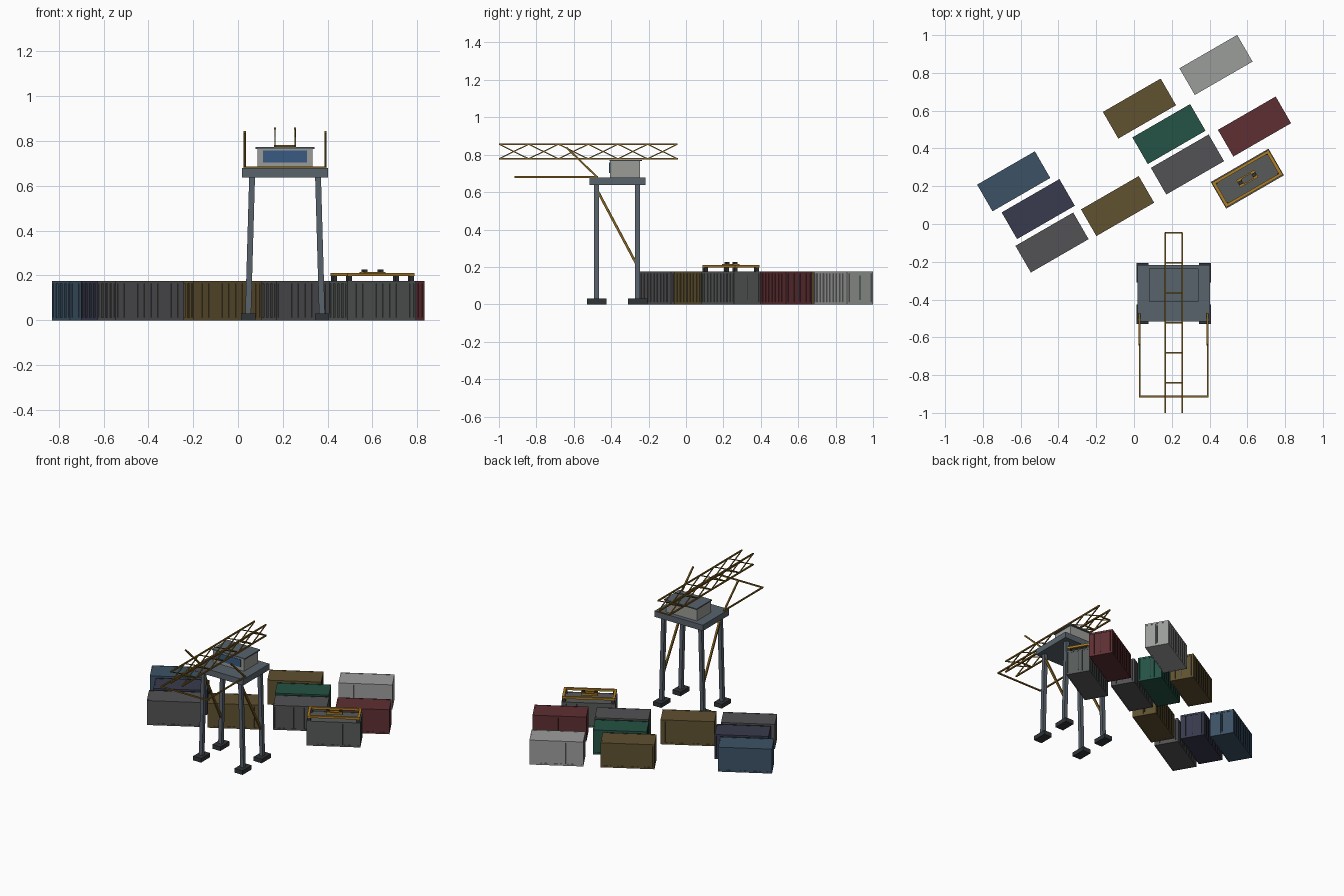
import bpy, bmesh, math
from mathutils import Vector, Matrix

if "Cube" in bpy.data.objects:
    bpy.data.objects.remove(bpy.data.objects["Cube"])


def mat(name, r, g, b):
    m = bpy.data.materials.new(name)
    m.diffuse_color = (r, g, b, 1)
    m.use_nodes = True
    m.node_tree.nodes["Principled BSDF"].inputs["Base Color"].default_value = m.diffuse_color
    return m


STEEL = mat("steel", 0.10, 0.125, 0.15)
DARK = mat("dark", 0.03, 0.035, 0.04)
YELLOW = mat("yellow", 0.22, 0.12, 0.015)
AMBER = mat("amber", 0.42, 0.21, 0.02)
CABIN = mat("cabin_grey", 0.33, 0.33, 0.31)
GLASS = mat("glass", 0.04, 0.10, 0.22)


class Part:
    """Collects boxes and bars in one mesh object."""
    def __init__(self, name, material):
        self.name, self.material, self.bm = name, material, bmesh.new()

    def box(self, c, s):
        m = Matrix.Translation(c) @ Matrix.Diagonal((*s, 1))
        bmesh.ops.create_cube(self.bm, size=1, matrix=m)

    def bar(self, a, b, t):
        a, b = Vector(a), Vector(b)
        d = b - a
        rot = d.to_track_quat('Z', 'Y').to_matrix().to_4x4()
        m = Matrix.Translation((a + b) / 2) @ rot @ Matrix.Diagonal((t, t, d.length, 1))
        bmesh.ops.create_cube(self.bm, size=1, matrix=m)

    def done(self, loc=(0, 0, 0), rz=0):
        me = bpy.data.meshes.new(self.name)
        self.bm.to_mesh(me)
        self.bm.free()
        me.materials.append(self.material)
        ob = bpy.data.objects.new(self.name, me)
        ob.location, ob.rotation_euler = loc, (0, 0, rz)
        bpy.context.collection.objects.link(ob)
        return ob


# Containers: ribbed boxes all turned 30 degrees
L, W, H, TURN = 0.353, 0.163, 0.176, math.radians(30)


def container(name, material, x, y):
    p = Part(name, material)
    p.box((0, 0, H / 2), (L - 0.008, W - 0.008, H - 0.002))
    for z in (0.006, H - 0.006):                      # rails
        for s in (-1, 1):
            p.box((0, s * (W / 2 - 0.004), z), (L, 0.008, 0.012))
            p.box((s * (L / 2 - 0.004), 0, z), (0.008, W, 0.012))
    for sx in (-1, 1):                                # corner posts
        for sy in (-1, 1):
            p.box((sx * (L / 2 - 0.005), sy * (W / 2 - 0.005), H / 2), (0.01, 0.01, H))
    for i in range(10):                               # side ribs
        for s in (-1, 1):
            p.box(((i - 4.5) * 0.0345, s * (W / 2 - 0.003), H / 2), (0.019, 0.005, H - 0.02))
    for i in range(4):                                # end ribs
        for s in (-1, 1):
            p.box((s * (L / 2 - 0.003), (i - 1.5) * 0.037, H / 2), (0.005, 0.021, H - 0.02))
    p.done((x, y, 0), TURN)
    d = Part(name + "_door_rods", DARK)
    for o in (-0.0555, 0, 0.0555):
        d.box((L / 2 - 0.003, o + 0.0005, H / 2), (0.004, 0.004, 0.13))
    d.done((x, y, 0), TURN)


GREY = mat("grey", 0.085, 0.085, 0.09)
BROWN = mat("brown", 0.115, 0.083, 0.03)
YARD = [
    ("blue", mat("blue", 0.045, 0.085, 0.13), -0.637, 0.226),
    ("navy", mat("navy", 0.04, 0.043, 0.075), -0.507, 0.079),
    ("grey_west", GREY, -0.434, -0.098),
    ("brown_south", BROWN, -0.087, 0.095),
    ("brown_north", BROWN, 0.029, 0.611),
    ("green", mat("green", 0.018, 0.085, 0.058), 0.185, 0.476),
    ("grey_middle", GREY, 0.283, 0.315),
    ("pale", mat("pale", 0.33, 0.34, 0.33), 0.434, 0.842),
    ("red", mat("red", 0.11, 0.028, 0.032), 0.638, 0.516),
    ("grey_lifted", mat("grey_green", 0.095, 0.105, 0.10), 0.600, 0.240),
]
for label, m, x, y in YARD:
    container("container_" + label, m, x, y)

# Lifting spreader lying on the last container
sp, pads = Part("spreader_frame", AMBER), Part("spreader_pads", DARK)
for s in (-1, 1):
    sp.box((0, s * 0.068, 0.204), (0.347, 0.015, 0.015))
    sp.box((s * 0.165, 0, 0.204), (0.017, 0.15, 0.015))
    sp.box((0, s * 0.018, 0.208), (0.11, 0.008, 0.014))
    sp.box((s * 0.042, 0, 0.208), (0.026, 0.036, 0.016))
    pads.box((s * 0.042, 0, 0.219), (0.02, 0.02, 0.014))
    for t in (-1, 1):
        pads.box((s * 0.16, t * 0.066, 0.186), (0.02, 0.02, 0.022))
sp.done((0.6, 0.24, 0), TURN)
pads.done((0.6, 0.24, 0), TURN)

# Crane tower: feet, legs and braces
CX = 0.21
feet, legs, braces = Part("crane_feet", DARK), Part("crane_legs", STEEL), Part("leg_braces", YELLOW)
for s in (-1, 1):
    for y in (-0.478, -0.259):
        feet.box((CX + s * 0.165, y, 0.015), (0.064, 0.104, 0.03))
        legs.bar((CX + s * 0.165, y, 0.015), (CX + s * 0.147, y, 0.645), 0.026)
    braces.bar((CX + s * 0.159, -0.262, 0.21), (CX + s * 0.149, -0.472, 0.605), 0.013)
for p in (feet, legs, braces):
    p.done()

# Platform and cabin
p = Part("platform", STEEL)
p.box((CX, -0.366, 0.658), (0.385, 0.3, 0.042))
p.done()
p = Part("cabin", CABIN)
p.box((CX, -0.327, 0.722), (0.246, 0.16, 0.09))
p.done()
p = Part("cabin_roof", STEEL)
p.box((CX, -0.322, 0.769), (0.262, 0.175, 0.008))
p.done()
p = Part("cabin_window", GLASS)
p.box((CX, -0.408, 0.73), (0.196, 0.006, 0.054))
p.done()

# Boom: two lattice sides joined by ties
boom = Part("boom_truss", YELLOW)
Y0, STEP, LOW, TOP = -0.046, 0.159, 0.778, 0.856
for s in (-1, 1):
    x = CX + s * 0.045
    for z in (LOW, TOP):
        boom.bar((x, Y0, z), (x, -1.0, z), 0.009)
    for i in range(6):
        a, b = Y0 - i * STEP, Y0 - (i + 1) * STEP
        boom.bar((x, a, LOW), (x, b, TOP), 0.006)
        boom.bar((x, a, TOP), (x, b, LOW), 0.006)
for i in range(6):
    y = Y0 - i * STEP
    boom.bar((CX - 0.045, y, LOW), (CX + 0.045, y, LOW), 0.008)
boom.done()

# Forward frame and slanted masts
frame = Part("forward_frame", YELLOW)
for s in (-1, 1):
    x = CX + s * 0.18
    frame.bar((x, -0.47, 0.681), (x, -0.917, 0.681), 0.009)
    frame.bar((x, -0.475, 0.68), (x, -0.64, 0.84), 0.010)
frame.bar((CX - 0.184, -0.913, 0.681), (CX + 0.184, -0.913, 0.681), 0.009)
frame.done()
